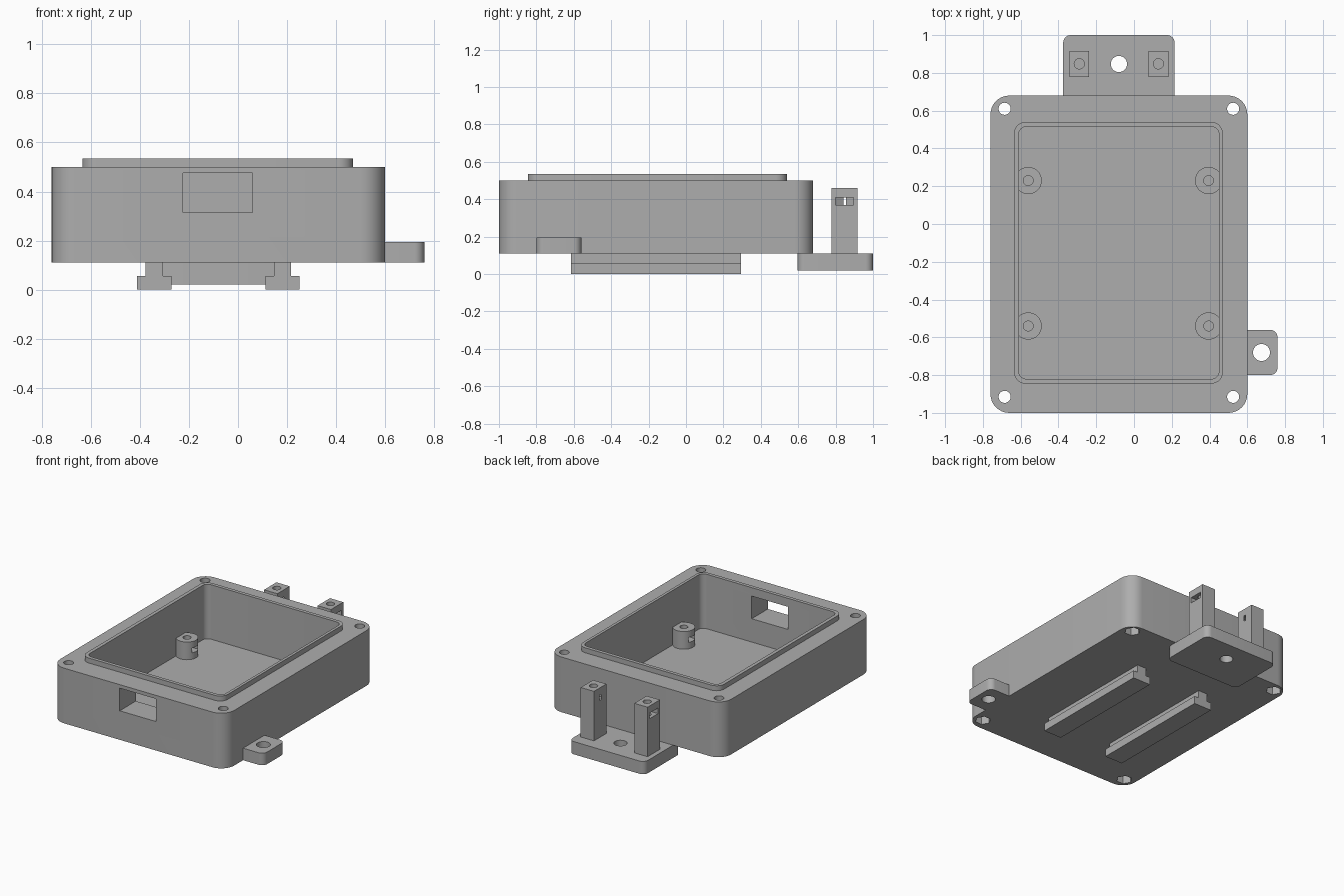
import bpy, bmesh, math

cube = bpy.data.objects.get("Cube")
if cube:
    bpy.data.objects.remove(cube, do_unlink=True)

grey = bpy.data.materials.new("plain_grey")
grey.use_nodes = True
GREY = (0.42, 0.42, 0.42, 1)
grey.diffuse_color = GREY
grey.node_tree.nodes["Principled BSDF"].inputs["Base Color"].default_value = GREY


def extrude(name, outline, low, high):
    """Prism from an outline in the xy plane."""
    bm = bmesh.new()
    bottom = [bm.verts.new((x, y, low)) for x, y in outline]
    top = [bm.verts.new((x, y, high)) for x, y in outline]
    bm.faces.new(bottom[::-1])
    bm.faces.new(top)
    n = len(outline)
    for i in range(n):
        j = (i + 1) % n
        bm.faces.new((bottom[i], bottom[j], top[j], top[i]))
    mesh = bpy.data.meshes.new(name)
    bm.to_mesh(mesh)
    bm.free()
    mesh.materials.append(grey)
    obj = bpy.data.objects.new(name, mesh)
    bpy.context.collection.objects.link(obj)
    return obj


def box(name, x, y, z, radius=0, steps=8):
    """Upright block with optionally rounded vertical edges."""
    if not radius:
        pts = [(x[0], y[0]), (x[1], y[0]), (x[1], y[1]), (x[0], y[1])]
    else:
        pts = []
        corners = [(x[1], y[1]), (x[0], y[1]), (x[0], y[0]), (x[1], y[0])]
        signs = [(-1, -1), (1, -1), (1, 1), (-1, 1)]
        for q, ((cx, cy), (sx, sy)) in enumerate(zip(corners, signs)):
            for i in range(steps + 1):
                a = math.pi / 2 * (q + i / steps)
                pts.append((cx + radius * (sx + math.cos(a)),
                            cy + radius * (sy + math.sin(a))))
    return extrude(name, pts, *z)


def disc(name, x, y, radius, z, sides=32):
    turn = [2 * math.pi * i / sides for i in range(sides)]
    return extrude(name, [(x + radius * math.cos(a), y + radius * math.sin(a))
                          for a in turn], *z)


def cut(obj, *cutters):
    """Subtract each cutter, then discard it."""
    for cutter in cutters:
        cutter.hide_render = True
        mod = obj.modifiers.new("cut", "BOOLEAN")
        mod.operation = "DIFFERENCE"
        mod.solver = "EXACT"
        mod.object = cutter
        bpy.context.view_layer.objects.active = obj
        bpy.ops.object.modifier_apply(modifier=mod.name)
        bpy.data.objects.remove(cutter, do_unlink=True)
    return obj


MID = -0.08      # centre line of the case
BASE = 0.11      # underside of the case
FLOOR = 0.15     # inner floor
RIM = 0.50


def cavity():
    return box("cavity", (-0.61, 0.45), (-0.82, 0.515), (FLOOR, 0.7), 0.04)


parts = []

# Case with cavity, front window, screw holes and nut pockets
case = box("case", (-0.76, 0.60), (-1, 0.68), (BASE, RIM), 0.1)
cut(case, cavity(), box("window", (-0.225, 0.06), (-1.1, -0.7), (0.315, 0.475)))
for x in (-0.685, 0.525):
    for y in (-0.915, 0.61):
        cut(case, disc("screw_hole", x, y, 0.032, (0, 0.7)),
            disc("nut_pocket", x, y, 0.052, (0, BASE + 0.06), 6))
parts.append(case)

# Raised sealing lip
lip = box("sealing_lip", (-0.635, 0.47), (-0.845, 0.54), (RIM - 0.01, 0.535), 0.06)
parts.append(cut(lip, cavity()))

# Board standoffs with nut slots facing inward
for side, x in ((1, -0.56), (-1, 0.395)):
    for y in (-0.54, 0.23):
        post = disc("board_standoff", x, y, 0.072, (FLOOR - 0.01, 0.275))
        slot_x = sorted((x - side * 0.03, x + side * 0.1))
        parts.append(cut(
            post, disc("pilot_hole", x, y, 0.026, (FLOOR + 0.02, 0.4)),
            box("nut_slot", slot_x, (y - 0.035, y + 0.035), (0.195, 0.23))))

# Side mounting lug
lug = box("side_lug", (0.50, 0.76), (-0.80, -0.56), (BASE, 0.195), 0.04)
cut(lug, box("trim", (0.4, 0.598), (-1, 0), (0, 1)),
    disc("lug_hole", 0.675, -0.68, 0.045, (0, 1)))
parts.append(lug)

# Rear mounting plate
plate = box("rear_plate", (-0.375, 0.215), (0.595, 1), (0.02, BASE), 0.04)
parts.append(cut(plate, disc("plate_hole", MID, 0.847, 0.043, (-1, 1))))

# Rear posts with nut traps open to the outside
for side in (-1, 1):
    x, y = MID + side * 0.2095, 0.848
    post = box("rear_post", (x - 0.052, x + 0.052), (y - 0.069, y + 0.069),
               (BASE - 0.01, 0.46))
    slot_x = sorted((x, x + side * 0.1))
    parts.append(cut(
        post, disc("post_hole", x, y, 0.027, (0.3, 0.6)),
        disc("nut_trap", x, y, 0.056, (0.37, 0.41), 6),
        box("nut_slot", slot_x, (y - 0.0485, y + 0.0485), (0.37, 0.41))))

# Underside rails: a web on a wider foot
for side in (-1, 1):
    x = MID + side * 0.2615
    parts.append(box("rail_foot", (x - 0.07, x + 0.07), (-0.615, 0.295), (0, 0.055)))
    parts.append(box("rail_web", (x - 0.035, x + 0.035), (-0.615, 0.295),
                     (0.05, BASE + 0.005)))

# Smooth rounded walls, keep hard edges
bpy.ops.object.select_all(action="DESELECT")
for part in parts:
    part.select_set(True)
bpy.context.view_layer.objects.active = case
bpy.ops.object.shade_smooth_by_angle(angle=math.radians(30))
